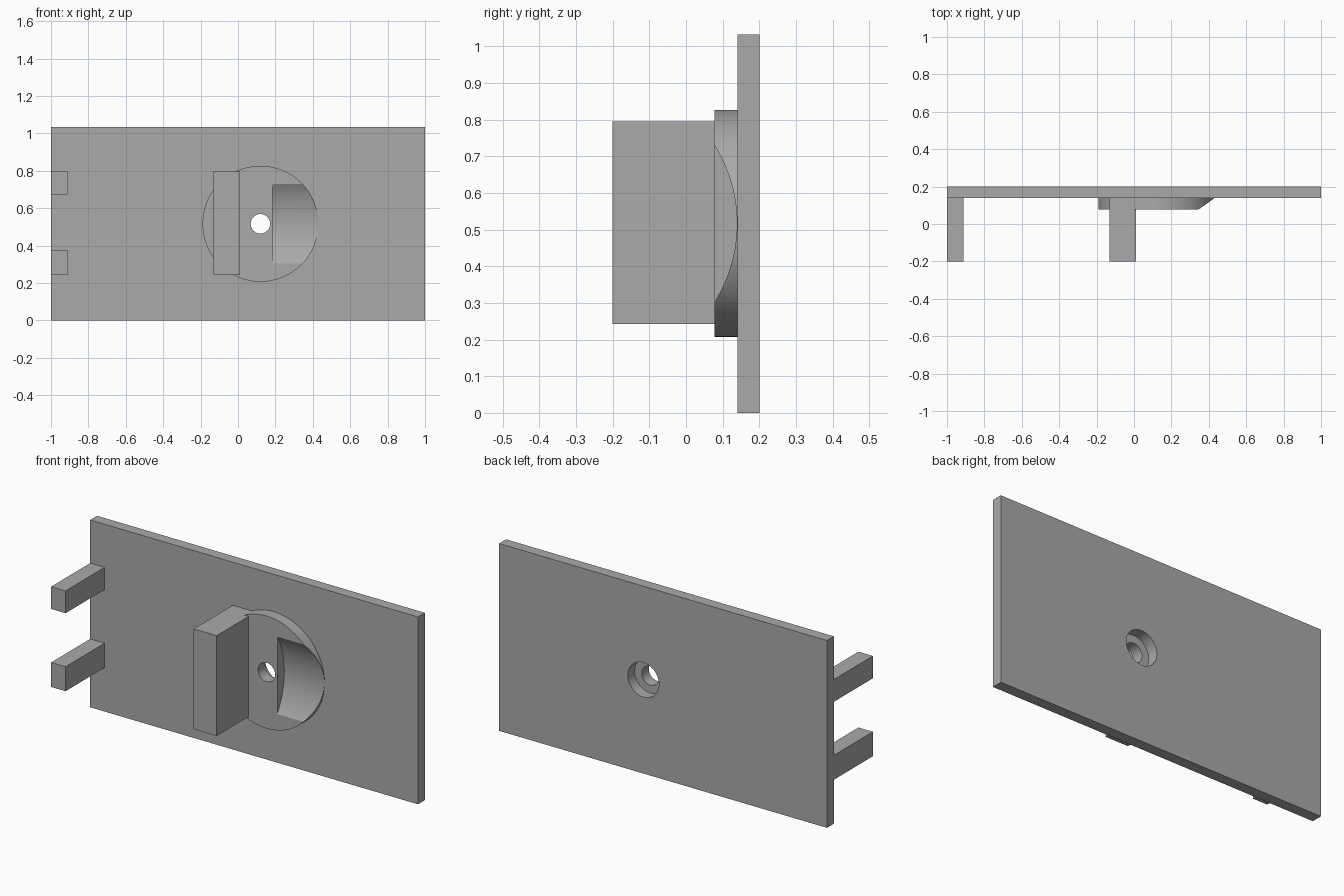
import bpy
from math import pi
from mathutils import Vector

cube = bpy.data.objects.get("Cube")
if cube:
    bpy.data.objects.remove(cube, do_unlink=True)

grey = bpy.data.materials.new("plain grey")
grey.use_nodes = True
COLOUR = (0.4, 0.4, 0.4, 1)
grey.diffuse_color = COLOUR
grey.node_tree.nodes["Principled BSDF"].inputs["Base Color"].default_value = COLOUR

TOP, FRONT, BACK = 1.033, 0.14, 0.2      # plate height, front and back faces
DISC_FRONT, POST_FRONT = 0.078, -0.2
CX, CZ = 0.12, TOP / 2                   # centre of disc and screw hole


def box(name, low, high):
    low, high = Vector(low), Vector(high)
    bpy.ops.mesh.primitive_cube_add(size=1, location=(low + high) / 2)
    ob = bpy.context.object
    ob.name = name
    ob.scale = high - low
    bpy.ops.object.transform_apply(location=False, rotation=False, scale=True)
    ob.data.materials.append(grey)
    return ob


def cylinder(name, radius, depth, centre, rotation, sides=96):
    bpy.ops.mesh.primitive_cylinder_add(vertices=sides, radius=radius, depth=depth,
                                        location=centre, rotation=rotation)
    ob = bpy.context.object
    ob.name = name
    ob.data.materials.append(grey)
    return ob


def y_cylinder(name, radius, y0, y1):
    return cylinder(name, radius, y1 - y0, (CX, (y0 + y1) / 2, CZ), (pi / 2, 0, 0))


def cut(ob, cutter):
    cutter.hide_render = True
    mod = ob.modifiers.new("cut", "BOOLEAN")
    mod.operation = "DIFFERENCE"
    mod.solver = "EXACT"
    mod.object = cutter
    bpy.context.view_layer.objects.active = ob
    bpy.ops.object.modifier_apply(modifier=mod.name)
    bpy.data.objects.remove(cutter, do_unlink=True)


def smooth(ob):
    bpy.ops.object.select_all(action="DESELECT")
    ob.select_set(True)
    bpy.context.view_layer.objects.active = ob
    bpy.ops.object.shade_smooth_by_angle(angle=pi / 6)


# Back plate with the wide screw-head recess
plate = box("back_plate", (-1, FRONT, 0), (1, BACK, TOP))
cut(plate, y_cylinder("recess_cutter", 0.095, FRONT - 0.1, BACK + 0.1))
smooth(plate)

# Round boss with a screw hole and a scooped finger groove
disc = y_cylinder("round_boss", 0.31, DISC_FRONT, FRONT)
cut(disc, y_cylinder("hole_cutter", 0.052, DISC_FRONT - 0.1, FRONT + 0.1))
scoop_radius = 0.404
scoop_start, scoop_end = 0.185, 0.6
cut(disc, cylinder("scoop_cutter", scoop_radius, scoop_end - scoop_start,
                   ((scoop_start + scoop_end) / 2, FRONT - 0.001 - scoop_radius, CZ),
                   (0, pi / 2, 0), 160))
smooth(disc)

# Grip block and the two side pegs
box("grip_block", (-0.13, POST_FRONT, 0.242), (0.01, FRONT, 0.795))
for name, z0, z1 in (("lower_peg", 0.242, 0.377), ("upper_peg", 0.672, 0.795)):
    box(name, (-1, POST_FRONT, z0), (-0.912, FRONT, z1))
